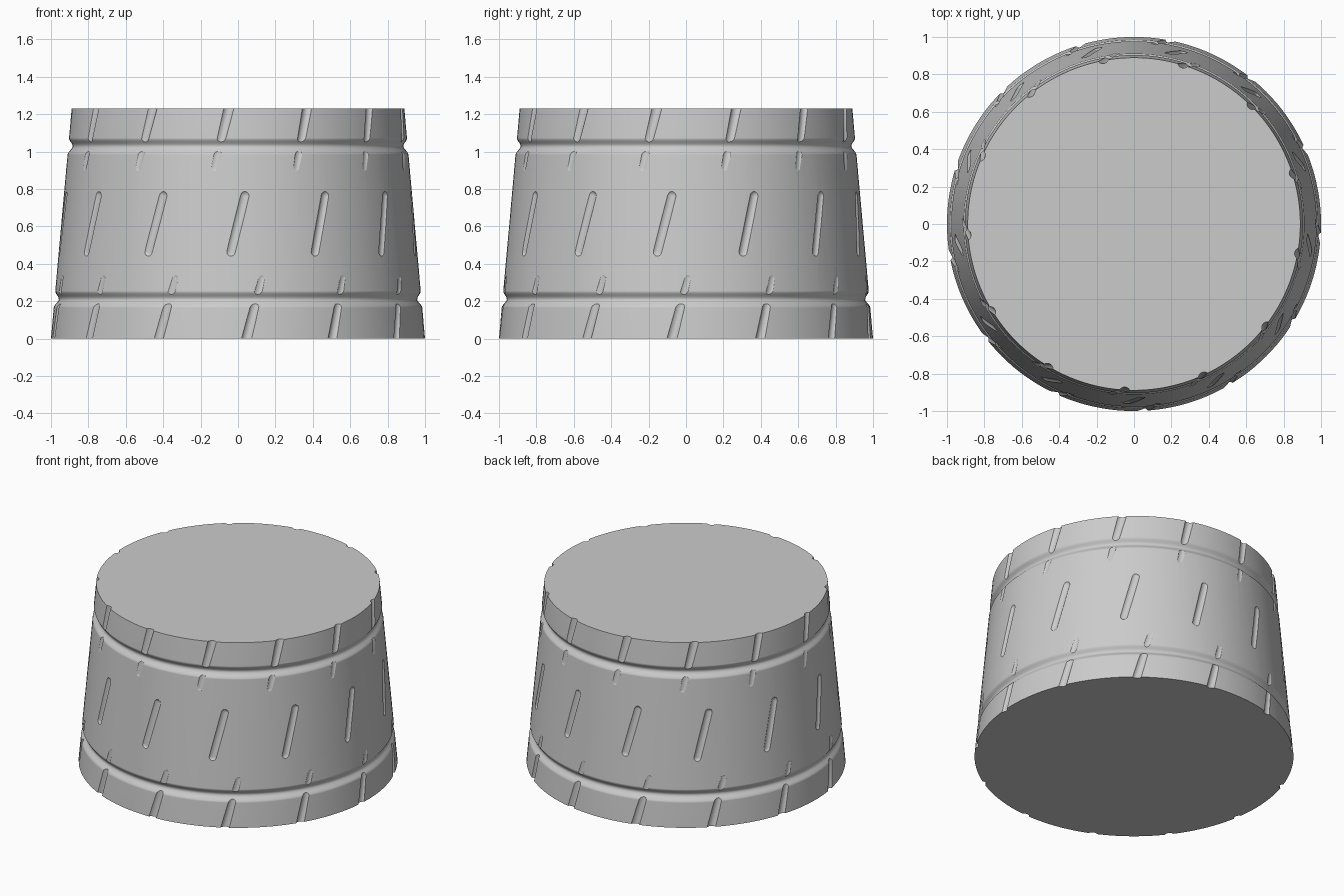
import bpy
import bmesh
import math
from mathutils import Matrix, Vector

default = bpy.data.objects.get("Cube")
if default:
    bpy.data.objects.remove(default, do_unlink=True)

HEIGHT = 1.23
COLUMNS = 13
CUT_RADIUS = 0.03
GROOVES = (0.21, 1.028)
HALF_WIDTH = 0.045
DEPTH = 0.023

grey = bpy.data.materials.new("plain_grey")
grey.use_nodes = True
colour = (0.6, 0.6, 0.6, 1)
grey.diffuse_color = colour
grey.node_tree.nodes["Principled BSDF"].inputs["Base Color"].default_value = colour


def wall_radius(z):
    return 1 - 0.09 * z


def lathe(bm, profile, segments, matrix=Matrix()):
    """Closed solid of revolution from (radius, z) points, flat at both ends."""
    rings = []
    for r, z in profile:
        ring = []
        for i in range(segments):
            a = math.tau * i / segments
            ring.append(bm.verts.new(matrix @ Vector((r * math.cos(a), r * math.sin(a), z))))
        rings.append(ring)
    for low, high in zip(rings, rings[1:]):
        for i in range(segments):
            j = (i + 1) % segments
            bm.faces.new((low[i], low[j], high[j], high[i]))
    bm.faces.new(rings[0][::-1])
    bm.faces.new(rings[-1])


def make_object(name, bm):
    mesh = bpy.data.meshes.new(name)
    bm.to_mesh(mesh)
    bm.free()
    mesh.materials.append(grey)
    obj = bpy.data.objects.new(name, mesh)
    bpy.context.collection.objects.link(obj)
    return obj


# Tapered body with two soft ring grooves
profile = [(wall_radius(0), 0)]
for centre in GROOVES:
    for k in range(-6, 7):
        t = k / 6
        z = centre + HALF_WIDTH * t
        profile.append((wall_radius(z) - DEPTH * math.cos(t * math.pi / 2) ** 2, z))
profile.append((wall_radius(HEIGHT), HEIGHT))
bm = bmesh.new()
lathe(bm, profile, 144)
body = make_object("tapered_body", bm)


# Slanted round-ended slots in three rows around the wall
def wall_point(z, depth, degrees):
    r = wall_radius(z) + CUT_RADIUS - depth
    a = math.radians(degrees)
    return Vector((r * math.sin(a), -r * math.cos(a), z))


def capsule(bm, start, end):
    axis = end - start
    length = axis.length
    arc = [math.radians(d) for d in (-86, -70, -52, -35, -17, 0)]
    points = [(CUT_RADIUS * math.cos(a), CUT_RADIUS * math.sin(a)) for a in arc]
    points += [(r, length - z) for r, z in reversed(points)]
    turn = axis.to_track_quat('Z', 'Y').to_matrix().to_4x4()
    lathe(bm, points, 20, Matrix.Translation(start) @ turn)


# Each row: low z, depth there, high z, depth there, z where the angle is zero
ROWS = (
    (-0.07, 0.018, 0.325, 0.005, -0.175),
    (0.465, 0.011, 0.765, 0.011, 0.615),
    (0.915, 0.005, 1.30, 0.018, 1.44),
)
bm = bmesh.new()
for column in range(COLUMNS):
    base = 360 * column / COLUMNS
    for low, low_depth, high, high_depth, zero in ROWS:
        capsule(bm,
                wall_point(low, low_depth, base + 15 * (low - zero)),
                wall_point(high, high_depth, base + 15 * (high - zero)))
cutter = make_object("slot_cutter", bm)
cutter.hide_render = True

# Cut the slots, then shade the wall smooth with crisp edges
bpy.ops.object.select_all(action='DESELECT')
bpy.context.view_layer.objects.active = body
body.select_set(True)
cut = body.modifiers.new("slots", 'BOOLEAN')
cut.operation = 'DIFFERENCE'
cut.solver = 'EXACT'
cut.object = cutter
bpy.ops.object.modifier_apply(modifier=cut.name)
bpy.data.objects.remove(cutter, do_unlink=True)
bpy.ops.object.shade_smooth_by_angle(angle=math.radians(25))
weighted = body.modifiers.new("even_shading", 'WEIGHTED_NORMAL')
weighted.keep_sharp = True
